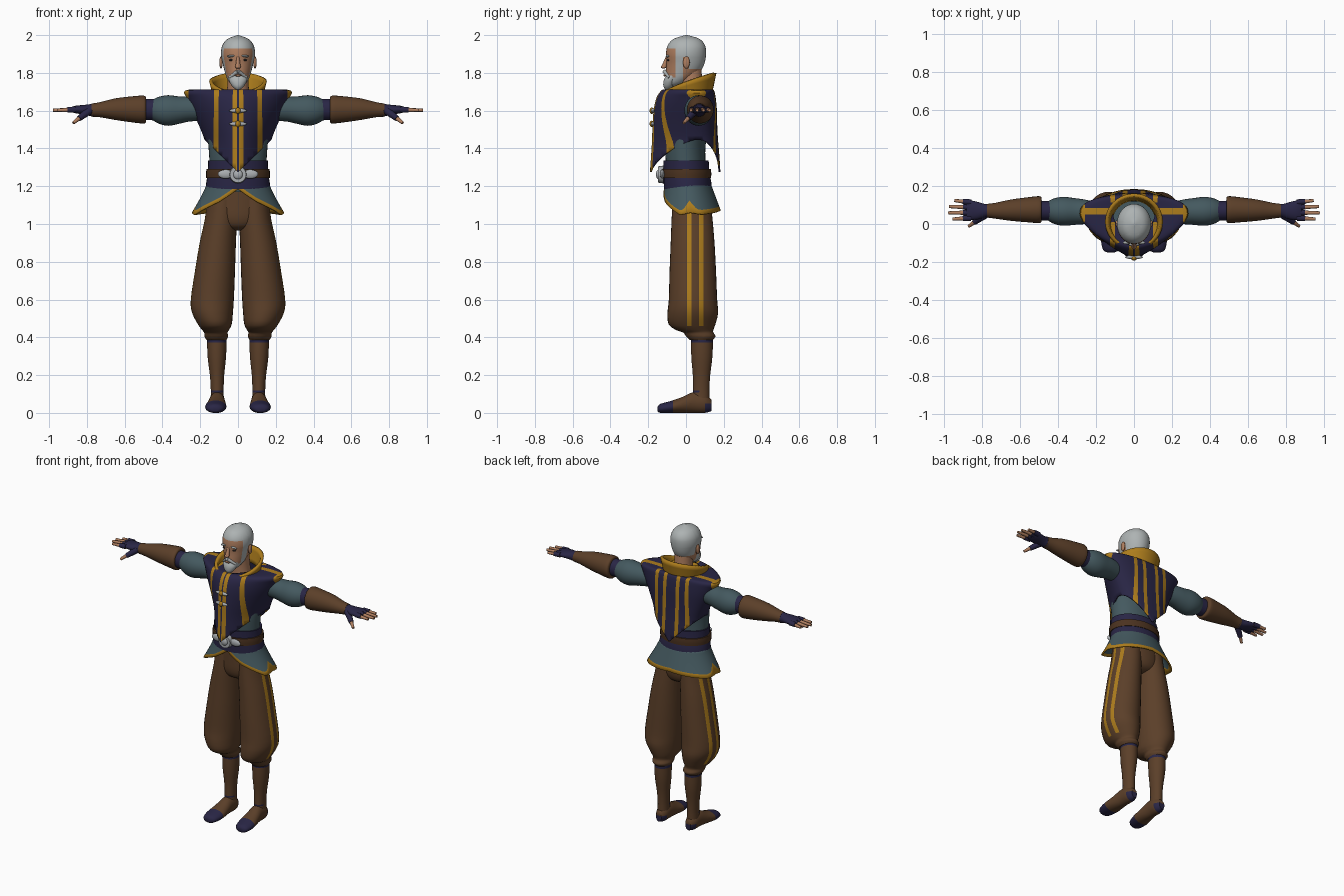
import bpy, bmesh, math
from mathutils import Vector, Matrix

if "Cube" in bpy.data.objects:
    bpy.data.objects.remove(bpy.data.objects["Cube"])

COLORS = {
    "navy": (0.022, 0.019, 0.06), "brown": (0.105, 0.05, 0.022), "gold": (0.42, 0.205, 0.012),
    "teal": (0.058, 0.1, 0.115), "skin": (0.43, 0.21, 0.115), "grey_hair": (0.42, 0.45, 0.45),
    "silver": (0.4, 0.42, 0.44), "belt_brown": (0.07, 0.032, 0.014), "eye_dark": (0.03, 0.025, 0.025),
}
MATS = {}
for key, rgb in COLORS.items():
    MATS[key] = bpy.data.materials.new(key)
    MATS[key].diffuse_color = (*rgb, 1)


def finish(bm, name, mats, rule=None, cuts=(), mirror=False, thick=0, trim=None):
    """Cut colour borders, paint by rule, then make the object."""
    def bisect(co, no, clear=False):
        bmesh.ops.bisect_plane(bm, geom=bm.verts[:] + bm.edges[:] + bm.faces[:], plane_co=co,
                               plane_no=no, clear_inner=clear, dist=1e-5)
    if trim:
        bisect(*trim, clear=True)
    for axis, value in cuts:
        d = Vector([float(axis == a) for a in "xyz"])
        bisect(d * value, d)
    bmesh.ops.recalc_face_normals(bm, faces=bm.faces)
    for f in bm.faces:
        f.smooth = True
        if rule:
            f.material_index = mats.index(rule(*f.calc_center_median()))
    me = bpy.data.meshes.new(name)
    bm.to_mesh(me)
    bm.free()
    for m in mats:
        me.materials.append(MATS[m])
    ob = bpy.data.objects.new(name, me)
    bpy.context.collection.objects.link(ob)
    bpy.ops.object.select_all(action='DESELECT')
    bpy.context.view_layer.objects.active = ob
    ob.select_set(True)
    bpy.ops.object.shade_smooth_by_angle(angle=math.radians(50))
    if mirror:
        ob.modifiers.new("mirror", 'MIRROR')
    if thick:
        s = ob.modifiers.new("thickness", 'SOLIDIFY')
        s.thickness, s.offset = thick, 0
    return ob


def smooth_rows(rows, sub):
    """Catmull-Rom interpolation of profile rows."""
    out = []
    for i in range(len(rows) - 1):
        p0, p1, p2, p3 = (rows[max(0, min(len(rows) - 1, i + k))] for k in (-1, 0, 1, 2))
        for s in range(sub):
            t = s / sub
            out.append([0.5 * (2 * b + (c - a) * t + (2 * a - 5 * b + 4 * c - d) * t * t
                               + (3 * b - a - 3 * c + d) * t ** 3) for a, b, c, d in zip(p0, p1, p2, p3)])
    return out + [list(rows[-1])]


def grid(fn, nu, nv, closed):
    """Grid of quads from fn(u index, v index)."""
    bm = bmesh.new()
    v = [[bm.verts.new(fn(i, j)) for i in range(nu)] for j in range(nv)]
    for j in range(nv - 1):
        for i in range(nu if closed else nu - 1):
            k = (i + 1) % nu
            bm.faces.new((v[j][i], v[j][k], v[j + 1][k], v[j + 1][i]))
    return bm, v


def loft(name, axis, rings, mats, n=28, sub=3, **kw):
    """Capped tube; ring = (position, centre a, centre b, radius a, radius b)."""
    rows = smooth_rows(rings, sub)

    def point(i, j):
        t, ca, cb, ra, rb = rows[j]
        w = 2 * math.pi * i / n
        a, b = ca + ra * math.cos(w), cb + rb * math.sin(w)
        return {"x": (t, a, b), "y": (a, t, max(b, 0)), "z": (a, b, t)}[axis]
    bm, v = grid(point, n, len(rows), True)
    bm.faces.new(v[0])
    bm.faces.new(v[-1])
    return finish(bm, name, mats, **kw)


def ball(name, loc, size, mat, mirror=False, tilt=0):
    bm = bmesh.new()
    m = Matrix.Translation(loc) @ Matrix.Rotation(tilt, 4, 'Y') @ Matrix.Diagonal((*size, 1))
    bmesh.ops.create_uvsphere(bm, u_segments=16, v_segments=10, radius=1, matrix=m)
    return finish(bm, name, [mat], mirror=mirror)


def rod(name, a, b, r1, r2, mat, mirror=False, segs=12):
    a, b = Vector(a), Vector(b)
    m = Matrix.Translation((a + b) / 2) @ (b - a).to_track_quat('Z', 'Y').to_matrix().to_4x4()
    bm = bmesh.new()
    bmesh.ops.create_cone(bm, cap_ends=True, segments=segs, radius1=r1, radius2=r2,
                          depth=(b - a).length, matrix=m)
    return finish(bm, name, [mat], mirror=mirror)


# Head with painted hair, sideburns and beard line
def head_paint(x, y, z):
    if z > 1.93 or (y > -0.05 and z > 1.885) or (y > 0.015 and z > 1.82):
        return "grey_hair"
    if -0.055 < y < -0.015 and 1.77 < z or (z < 1.775 and y < -0.015):
        return "grey_hair"
    return "skin"


loft("head", "z", [(1.728, 0, -.065, .02, .025), (1.745, 0, -.055, .042, .05), (1.775, 0, -.032, .06, .075),
                   (1.81, 0, -.014, .071, .092), (1.85, 0, -.003, .081, .101), (1.9, 0, .0, .09, .106),
                   (1.945, 0, .002, .083, .099), (1.98, 0, .003, .055, .068), (2.0, 0, .003, .004, .005)],
     ["skin", "grey_hair"], rule=head_paint, n=36, sub=4,
     cuts=[("z", 1.93), ("z", 1.885), ("z", 1.82), ("z", 1.775), ("y", -.05), ("y", -.055), ("y", -.015), ("y", .015)])
loft("neck", "z", [(1.6, 0, .04, .075, .07), (1.7, 0, .03, .058, .06), (1.82, 0, .02, .056, .062)], ["skin"])
loft("beard", "z", [(1.712, 0, -.098, .012, .012), (1.73, 0, -.092, .032, .028), (1.76, 0, -.082, .048, .036),
                    (1.785, 0, -.07, .052, .035)], ["grey_hair"])
ball("lips", (0, -.112, 1.787), (.018, .008, .006), "skin")
rod("nose_bridge", (0, -.1, 1.885), (0, -.116, 1.832), .007, .014, "skin")
ball("nose_tip", (0, -.119, 1.832), (.015, .014, .01), "skin")
rod("moustache", (.002, -.114, 1.808), (.045, -.088, 1.775), .011, .007, "grey_hair", True)
ball("ear", (.09, .002, 1.855), (.009, .018, .032), "skin", True)
ball("eye", (.035, -.094, 1.868), (.014, .006, .005), "eye_dark", True)
ball("eyebrow", (.037, -.098, 1.889), (.023, .009, .006), "grey_hair", True, tilt=.12)

# High standing collar, taller at the back
def collar_point(i, j):
    w, t = 2 * math.pi * i / 40, j / 4
    s = (math.sin(w) + 1) / 2
    low, high = 1.645 + .05 * s, 1.69 + .11 * s ** .7
    r = .122 + .022 * t
    return r * math.cos(w), .012 + (r - .004) * math.sin(w), low + (high - low) * t


finish(grid(collar_point, 40, 5, True)[0], "collar", ["gold"], thick=.018)

# Shirt body
loft("shirt", "z", [(1.17, 0, .01, .15, .11), (1.3, 0, .0, .15, .105), (1.42, 0, -.003, .157, .107),
                    (1.54, 0, .02, .17, .11), (1.64, 0, .04, .15, .08)], ["teal"], n=36)

# Sleeveless vest: one half, mirrored, hem cut to a point
VEST = smooth_rows([(1.26, .16, -.187, .178), (1.36, .162, -.18, .172), (1.44, .17, -.175, .165),
                    (1.53, .205, -.172, .16), (1.61, .242, -.165, .158), (1.67, .267, -.15, .152),
                    (1.702, .278, -.128, .145), (1.708, .2, -.115, .138), (1.705, .11, -.1, .125)], 3)


def vest_point(i, j):
    z, wide, front, back = VEST[j]
    w = math.pi * (i / 32 - .5)
    c, s = abs(math.cos(w)), math.sin(w)
    p = 2 / 1.55 if s < 0 else 2 / 2.5
    depth = .055 - front if s < 0 else back - .055
    x = wide * c ** p
    return (0 if i in (0, 32) else x), .055 + math.copysign(depth * abs(s) ** p, s), z


def vest_paint(x, y, z):
    if z > 1.69 and .05 < y < .085 or (x > .258 and z > 1.64):
        return "gold"
    if y < .05 and .004 < x < .027 or (y > .05 and .035 < x < .06):
        return "gold"
    return "gold" if .1 < x < .125 and abs(y - .06) > .05 else "navy"


finish(grid(vest_point, 33, len(VEST), False)[0], "vest", ["navy", "gold"], rule=vest_paint, mirror=True,
       thick=.01, trim=((0, 0, 1.275), (-1, 0, 1)),
       cuts=[("x", v) for v in (.004, .027, .035, .06, .1, .125, .258)] + [("y", .05), ("y", .085)])
for z in (1.6, 1.53):
    ball("clasp", (0, -.175, z), (.047, .011, .012), "silver")
    ball("clasp_knot", (0, -.181, z), (.014, .012, .017), "gold")

# Waist sash, belt and buckle
loft("sash", "z", [(1.185, 0, .01, .172, .127), (1.22, 0, .008, .168, .126), (1.27, 0, .003, .16, .122),
                   (1.335, 0, .0, .158, .12)], ["navy"], n=36)
loft("belt", "z", [(1.243, 0, .002, .168, .131), (1.268, 0, .002, .169, .132), (1.29, 0, .002, .167, .13)],
     ["belt_brown"], n=36)
rod("buckle", (0, -.12, 1.262), (0, -.148, 1.262), .047, .043, "silver", segs=20)
ball("buckle_boss", (0, -.147, 1.262), (.025, .012, .025), "silver")
ball("buckle_wing", (.065, -.126, 1.264), (.042, .012, .024), "silver", True)

# Tunic skirt with gold border and side points
HEM = [(-90, 1.185), (-60, 1.115), (-20, 1.048), (0, 1.06), (22, 1.05), (90, 1.072)]


def skirt_point(i, j):
    deg = -90 + 180 * i / 48
    for (a, za), (b, zb) in zip(HEM, HEM[1:]):
        if a <= deg <= b:
            low = za + (zb - za) * (deg - a) / (b - a)
    edge = low + .022 + .04 * max(0, 1 - abs(deg) / 13)
    z = low if j == 7 else 1.215 + (min(edge, 1.21) - 1.215) * j / 6
    t, w = (1.215 - z) / .17, math.radians(deg)
    x = (.16 + .088 * t ** 1.2) * math.cos(w)
    return (0 if i in (0, 48) else x), .01 + .014 * t + (.115 + .05 * t) * math.sin(w), z


bm, rows = grid(skirt_point, 49, 8, False)
border = {f for v in rows[7] for f in v.link_faces}
for f in bm.faces:
    f.material_index = int(f in border)
finish(bm, "tunic_skirt", ["teal", "gold"], mirror=True, thick=.01)

# Trousers with two gold side stripes on each leg
STRIPES = [("y", v) for v in (.005, .03, .068, .093)]


def trouser_paint(x, y, z):
    return "gold" if x > .14 and z > .46 and (.005 < y < .03 or .068 < y < .093) else "brown"


loft("hips", "z", [(1.2, 0, .02, .145, .095), (1.1, 0, .03, .16, .105), (1.03, 0, .032, .155, .104),
                   (.985, 0, .032, .11, .085), (.965, 0, .032, .05, .04)], ["brown"], n=36)
loft("trouser_leg", "z", [(1.13, .083, .03, .082, .1), (1.03, .09, .032, .085, .108), (.9, .107, .035, .096, .116),
                          (.75, .122, .036, .106, .123), (.6, .136, .037, .114, .128), (.53, .135, .036, .108, .134),
                          (.47, .123, .032, .09, .124), (.44, .119, .045, .072, .1), (.425, .117, .065, .062, .08),
                          (.405, .115, .078, .063, .078), (.385, .114, .08, .052, .06)],
     ["brown", "gold"], rule=trouser_paint, cuts=STRIPES + [("z", .46)], mirror=True, n=32)

# Boots: shin and foot
loft("boot_shin", "z", [(.41, .112, .085, .052, .058), (.3, .112, .084, .049, .056), (.2, .111, .082, .038, .046),
                        (.12, .11, .08, .034, .044), (.05, .11, .08, .036, .045)], ["brown", "navy"],
     rule=lambda x, y, z: "navy" if .372 < z < .392 or (.108 < z < .118 and y < .07) else "brown",
     cuts=[("z", v) for v in (.372, .392, .108, .118)], mirror=True)
loft("foot", "y", [(-.15, .122, .02, .018, .012), (-.135, .121, .024, .043, .024), (-.08, .118, .031, .056, .032),
                   (-.02, .114, .042, .05, .042), (.04, .111, .055, .042, .055), (.1, .11, .05, .039, .05),
                   (.135, .11, .04, .02, .03)], ["brown", "navy"],
     rule=lambda x, y, z: "navy" if y < -.07 or (y > .1 and z < .05) else "brown",
     cuts=[("y", -.07), ("y", .1), ("z", .05)], mirror=True)

# Arms: puffed sleeve, band, gauntlet
loft("sleeve", "x", [(.17, .055, 1.61, .055, .06), (.26, .064, 1.608, .065, .066), (.31, .066, 1.603, .07, .072),
                     (.37, .067, 1.601, .076, .081), (.42, .068, 1.602, .068, .071), (.455, .069, 1.604, .05, .052)],
     ["teal"], mirror=True)
loft("arm_band", "x", [(.435, .069, 1.605, .052, .057), (.47, .07, 1.606, .052, .056), (.51, .072, 1.606, .052, .056)],
     ["navy"], mirror=True)
loft("gauntlet", "x", [(.487, .076, 1.605, .062, .066), (.5, .076, 1.606, .071, .074), (.56, .075, 1.607, .066, .069),
                       (.65, .073, 1.608, .056, .057), (.73, .07, 1.605, .042, .04), (.775, .07, 1.603, .036, .035)],
     ["brown"], mirror=True)

# Gloved hands with bare fingertips
loft("glove", "x", [(.765, .07, 1.603, .037, .036), (.785, .07, 1.603, .035, .031), (.82, .07, 1.605, .045, .025),
                    (.86, .073, 1.606, .051, .02), (.885, .074, 1.606, .047, .012)], ["navy"], mirror=True)
for y, tip, spread in ((.032, .958, -.006), (.06, .98, -.001), (.088, .977, .004), (.114, .948, .01)):
    rod("finger", (.86, y, 1.606), (tip, y + spread, 1.602), .013, .008, "skin", True)
    rod("glove_finger", (.86, y, 1.606), (.903, y + spread * .5, 1.605), .016, .014, "navy", True)
rod("thumb", (.8, .04, 1.592), (.872, -.012, 1.535), .016, .008, "skin", True)
rod("glove_thumb", (.785, .05, 1.602), (.842, .01, 1.558), .022, .015, "navy", True)

for m in bpy.data.materials:
    if m.users and not m.is_grease_pencil:
        m.use_nodes = True
        m.node_tree.nodes["Principled BSDF"].inputs["Base Color"].default_value = m.diffuse_color
